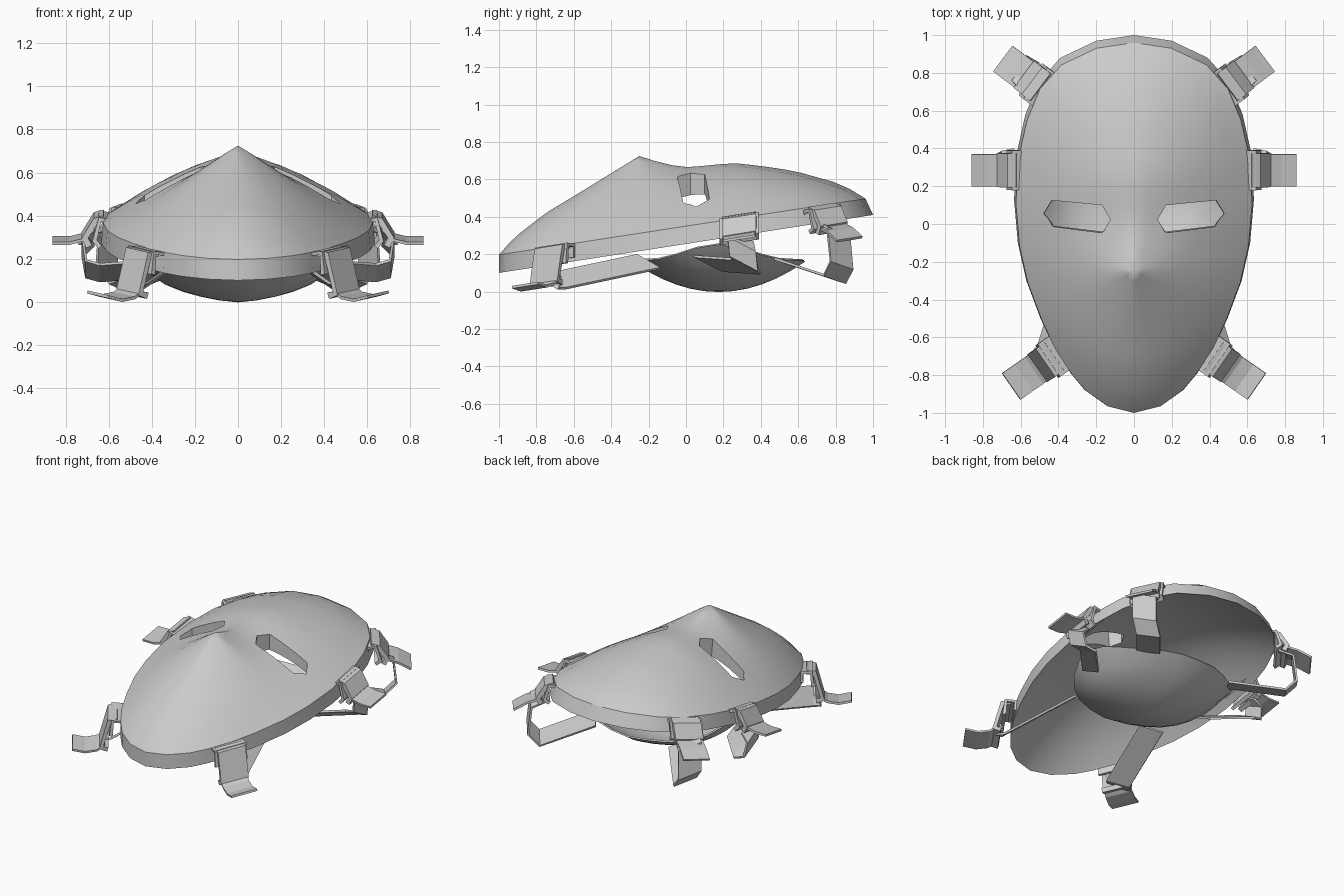
import bpy, bmesh, math
from mathutils import Vector

cube = bpy.data.objects.get("Cube")
if cube:
    bpy.data.objects.remove(cube, do_unlink=True)

grey = bpy.data.materials.new("plain grey")
grey.use_nodes = True
grey.diffuse_color = (0.6, 0.6, 0.6, 1)
grey.node_tree.nodes["Principled BSDF"].inputs["Base Color"].default_value = (0.6, 0.6, 0.6, 1)


def lerp(table, v):
    """Piecewise linear lookup in a table of (position, value)."""
    if v <= table[0][0]:
        return table[0][1]
    for (a, fa), (b, fb) in zip(table, table[1:]):
        if v <= b:
            return fa + (fb - fa) * (v - a) / (b - a)
    return table[-1][1]


def select(ob):
    for o in bpy.context.selected_objects:
        o.select_set(False)
    ob.select_set(True)
    bpy.context.view_layer.objects.active = ob


def finish(name, bm, thickness=0, offset=-1, smooth=None):
    mesh = bpy.data.meshes.new(name)
    bm.to_mesh(mesh)
    bm.free()
    ob = bpy.data.objects.new(name, mesh)
    bpy.context.collection.objects.link(ob)
    mesh.materials.append(grey)
    select(ob)
    if thickness:
        mod = ob.modifiers.new("thickness", 'SOLIDIFY')
        mod.thickness, mod.offset = thickness, offset
        bpy.ops.object.modifier_apply(modifier=mod.name)
    if smooth:
        bpy.ops.object.shade_smooth_by_angle(angle=math.radians(smooth))
    return ob


def loft(bm, rings):
    for lo, hi in zip(rings, rings[1:]):
        n = len(lo)
        for i in range(n):
            j = (i + 1) % n
            bm.faces.new((lo[i], hi[i], hi[j], lo[j]))


def fan(bm, tip, ring):
    for i in range(len(ring)):
        bm.faces.new((tip, ring[i], ring[(i + 1) % len(ring)]))


# Mask: half widths, centre ridge height and roundness along y
width = [(-1, 0), (-.965, .14), (-.88, .26), (-.79, .335), (-.65, .425), (-.5, .495),
         (-.3, .57), (-.1, .615), (.13, .635), (.38, .62), (.58, .575), (.75, .505),
         (.88, .39), (.97, .2), (1, 0)]
ridge = [(-1, .2), (-.97, .235), (-.91, .295), (-.75, .42), (-.6, .51), (-.25, .725),
         (-.14, .69), (-.05, .67), (.02, .665), (.25, .688), (.4, .672), (.58, .645),
         (.83, .575), (.96, .5)]
roundness = [(-1, 2), (-.6, 1.65), (-.4, 1.35), (-.25, 1.1), (0, 1.4), (.3, 1.55), (1, 2)]


def lean(y):
    return y * .98 - .02


def rim_height(y):
    return .255 + .155 * y


top_width = [(lean(y), w * .985) for y, w in width]


def surface(x, y):
    w = lerp(top_width, y)
    t = min(1, abs(x) / w) if w > 1e-5 else 1
    base = .35 + .153 * y
    return base + (lerp(ridge, y) - base) * (1 - t ** lerp(roundness, y))


outline = [(-w, y) for y, w in reversed(width)] + [(w, y) for y, w in width[1:-1]]
nose_y = -.25
steps = 14
bm = bmesh.new()
tip = bm.verts.new((0, nose_y, surface(0, nose_y)))
rings = []
for s in range(1, steps + 1):
    k = s / steps
    ring = []
    for x, y in outline:
        px, py = k * x * .985, nose_y + k * (lean(y) - nose_y)
        ring.append(bm.verts.new((px, py, surface(px, py))))
    rings.append(ring)
rings.append([bm.verts.new((x, y, rim_height(y))) for x, y in outline])
# Smooth hollow on the inside, shallower than the front
for s in range(8, 0, -1):
    k = s / 8 * .985
    rings.append([bm.verts.new((k * x, k * y, rim_height(k * y) + .265 * (1 - k ** 2.2)))
                  for x, y in outline])
hollow = bm.verts.new((0, 0, rim_height(0) + .265))
loft(bm, rings)
fan(bm, tip, rings[0])
fan(bm, hollow, rings[-1])
bmesh.ops.recalc_face_normals(bm, faces=bm.faces)
mask = finish("mask_shell", bm)

# Eye slots cut right through, narrowing towards the inside
slot = [(.13, .025), (.175, -.055), (.44, -.03), (.49, .055), (.445, .125), (.175, .1)]
for side in (1, -1):
    bm = bmesh.new()
    low = [bm.verts.new((side * (x - .02), y + (.03 if y < 0 else 0), .25)) for x, y in slot]
    high = [bm.verts.new((side * x, y, .75)) for x, y in slot]
    loft(bm, [low, high])
    bm.faces.new(low)
    bm.faces.new(high)
    bmesh.ops.recalc_face_normals(bm, faces=bm.faces)
    cutter = finish("eye_cutter", bm)
    cutter.hide_render = True
    select(mask)
    mod = mask.modifiers.new("eye", 'BOOLEAN')
    mod.operation, mod.object, mod.solver = 'DIFFERENCE', cutter, 'EXACT'
    bpy.ops.object.modifier_apply(modifier=mod.name)
    bpy.data.objects.remove(cutter, do_unlink=True)
select(mask)
bpy.ops.object.shade_smooth_by_angle(angle=math.radians(32))

# Saddle-shaped head pad behind the mask, its sides curling up
pad_x, pad_y, pad_mid = .5, .455, .175


def pad_point(k, a):
    u, v = k * math.cos(a), k * math.sin(a)
    return pad_x * u, pad_mid + pad_y * v, .008 + .16 * v * v + .13 * abs(u) ** 1.5 + .12 * u ** 6


bm = bmesh.new()
bottom = bm.verts.new(pad_point(0, 0))
rings = [[bm.verts.new(pad_point(k / 6, math.tau * i / 24)) for i in range(24)]
         for k in range(1, 7)]
loft(bm, rings)
fan(bm, bottom, rings[0])
finish("head_pad", bm, .01, smooth=30)


# Straps: flat ribbons following a path, mirrored on both sides
def ribbon(name, path, half, thickness, side):
    bm = bmesh.new()
    rows = []
    for p in path:
        rows.append([bm.verts.new(((p + half * s).x * side, (p + half * s).y, (p + half * s).z))
                     for s in (-1, 1)])
    for a, b in zip(rows, rows[1:]):
        bm.faces.new((a[0], a[1], b[1], b[0]))
    finish(name, bm, thickness, 0)


def strap(name, centre, out, roll, clip, buckle, tail, loop, pad):
    n = Vector((*out, 0)).normalized()
    t = Vector((-n.y, n.x, .155 * n.x))
    c = Vector((*centre, 0))

    def place(points, drift=0):
        return [c + n * r + t * drift * i + Vector((0, 0, z)) for i, (r, z) in enumerate(points)]
    for side, label in ((1, "left"), (-1, "right")):
        ribbon(f"{name}_clip_{label}", place(clip), t * .105, .022, side)
        ribbon(f"{name}_buckle_{label}", place(buckle), t * .09, .03, side)
        ribbon(f"{name}_tail_{label}", place(tail), t * .085, .014, side)
        ribbon(f"{name}_band_{label}", place(loop, -roll / 4) + [Vector(pad)],
               t * .075 + Vector((0, 0, roll)), .014, side)


strap("chin_strap", (.42, -.70), (.82, -.57), -.045,
      [(-.03, .17), (-.03, .235), (.03, .24), (.04, .14)],
      [(.0, .235), (.05, .23), (.1, .05), (.06, .04)],
      [(.08, .06), (.13, .03), (.2, .018), (.28, .035)],
      [(.05, .12), (.09, .05), (.04, .05)], (.31, -.2, .16))
strap("temple_strap", (.62, .285), (1, 0), -.05,
      [(-.04, .33), (-.02, .39), (.02, .4), (.045, .3), (.02, .27)],
      [(.0, .4), (.04, .39), (.09, .31), (.07, .27)],
      [(.05, .35), (.1, .3), (.16, .285), (.24, .285)],
      [(.05, .3), (.1, .25), (.085, .15), (.02, .13)], (.45, .12, .15))
strap("forehead_strap", (.5, .73), (.8, .6), -.03,
      [(-.04, .4), (-.03, .44), (.02, .445), (.05, .35), (.02, .33)],
      [(-.01, .45), (.04, .435), (.09, .36), (.07, .32)],
      [(.05, .39), (.1, .345), (.16, .325), (.24, .28)],
      [(.04, .36), (.13, .32), (.15, .14), (.08, .065)], (.32, .52, .16))
